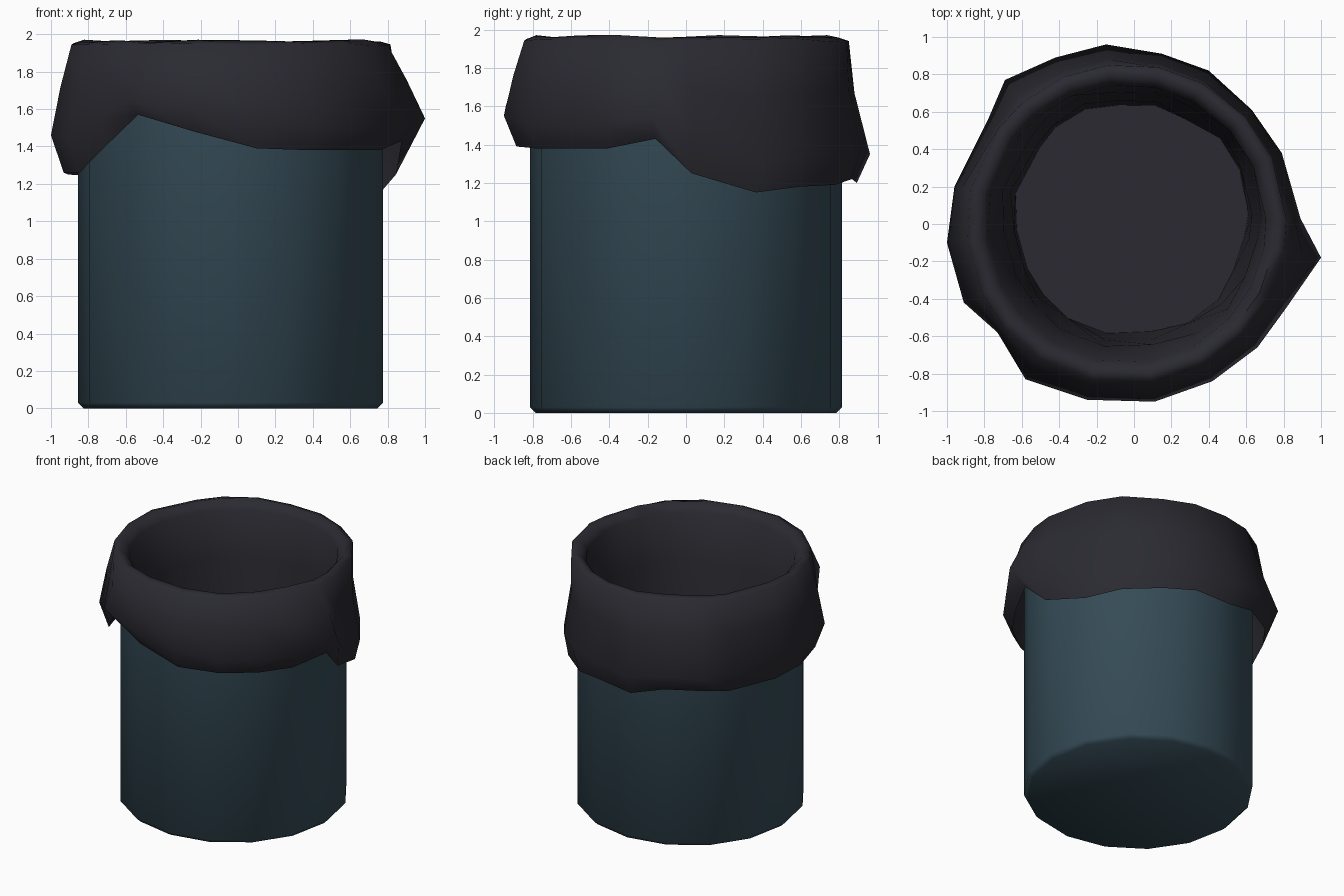
import bpy, bmesh, math, random
from mathutils import Vector

if "Cube" in bpy.data.objects:
    bpy.data.objects.remove(bpy.data.objects["Cube"])

random.seed(4)
CX, CY = -0.04, 0.0


def material(name, rgb):
    m = bpy.data.materials.new(name)
    m.diffuse_color = (*rgb, 1)
    m.use_nodes = True
    m.node_tree.nodes["Principled BSDF"].inputs["Base Color"].default_value = m.diffuse_color
    return m


def loft(name, rings, mat, angle, cap_start=None, cap_end=None):
    """Skin a list of closed rings; caps are fans to a centre point."""
    bm = bmesh.new()
    loops = [[bm.verts.new(p) for p in ring] for ring in rings]
    n = len(loops[0])
    for a, b in zip(loops, loops[1:]):
        for i in range(n):
            j = (i + 1) % n
            bm.faces.new((a[i], a[j], b[j], b[i]))
    for loop, centre in ((loops[0], cap_start), (loops[-1], cap_end)):
        if centre:
            v = bm.verts.new(centre)
            for i in range(n):
                bm.faces.new((loop[i], loop[(i + 1) % n], v))
    bmesh.ops.recalc_face_normals(bm, faces=bm.faces)
    me = bpy.data.meshes.new(name)
    bm.to_mesh(me)
    bm.free()
    ob = bpy.data.objects.new(name, me)
    bpy.context.collection.objects.link(ob)
    me.materials.append(mat)
    bpy.ops.object.select_all(action='DESELECT')
    ob.select_set(True)
    bpy.context.view_layer.objects.active = ob
    bpy.ops.object.shade_smooth_by_angle(angle=math.radians(angle))
    return ob


def circle(r, z, n=16):
    return [(CX + r * math.cos(2 * math.pi * i / n),
             CY + r * math.sin(2 * math.pi * i / n), z) for i in range(n)]


blue = material("slate_blue", (0.036, 0.072, 0.096))
black = material("bag_black", (0.023, 0.023, 0.031))

# Can: chamfered foot, straight wall, open hollow top
loft("can", [circle(r, z) for r, z in (
    (0.785, 0), (0.815, 0.03), (0.815, 1.9), (0.785, 1.9), (0.785, 0.03))],
    blue, 60, (CX, CY, 0), (CX, CY, 0.03))

# Bag flap: widest point (x, y), its height, and the hem height below it
flap = [
    (-.15, .96, 1.35, 1.20), (.15, .91, 1.38, 1.22), (.40, .82, 1.35, 1.19),
    (.63, .61, 1.35, 1.18), (.79, .38, 1.30, 1.15), (.89, .03, 1.40, 1.25),
    (1.0, -.18, 1.55, 1.43), (.82, -.44, 1.50, 1.38), (.66, -.66, 1.50, 1.38),
    (.42, -.84, 1.50, 1.38), (.11, -.95, 1.55, 1.39), (-.25, -.94, 1.60, 1.48),
    (-.58, -.83, 1.65, 1.57), (-.73, -.58, 1.55, 1.40), (-.91, -.42, 1.45, 1.26),
    (-1.0, -.10, 1.46, 1.26), (-.96, .20, 1.45, 1.25), (-.78, .56, 1.40, 1.24),
    (-.69, .77, 1.40, 1.27), (-.42, .89, 1.40, 1.27)]

# Bag: hem, widest ring, upper flap, rolled rim, then the lining down to the floor
rings = [[] for _ in range(9)]
for x, y, zw, zh in flap:
    d = Vector((x - CX, y - CY))
    rw = d.length
    d.normalize()
    j = random.uniform(-1, 1)
    k = random.uniform(-1, 1)
    column = [(0.86 + 0.35 * max(rw - 0.86, 0), zh), (rw, zw),
              (rw * 0.45 + (0.45 if y > 0.3 else 0.48), zw * 0.45 + 1.06),
              (0.855, 1.945 + 0.010 * j), (0.80, 1.965 + 0.008 * k),
              (0.745, 1.90), (0.69 + 0.02 * j, 1.55),
              (0.65 + 0.02 * k, 0.8), (0.62 + 0.02 * j, 0.05)]
    for n, (ring, (r, z)) in enumerate(zip(rings, column)):
        shift = 0.03 if n > 5 else 0.0   # lining hangs slightly off centre
        ring.append((CX + shift + d.x * r, CY + shift + d.y * r, z))
loft("bag", rings, black, 75, None, (CX + 0.03, CY + 0.03, 0.05))
